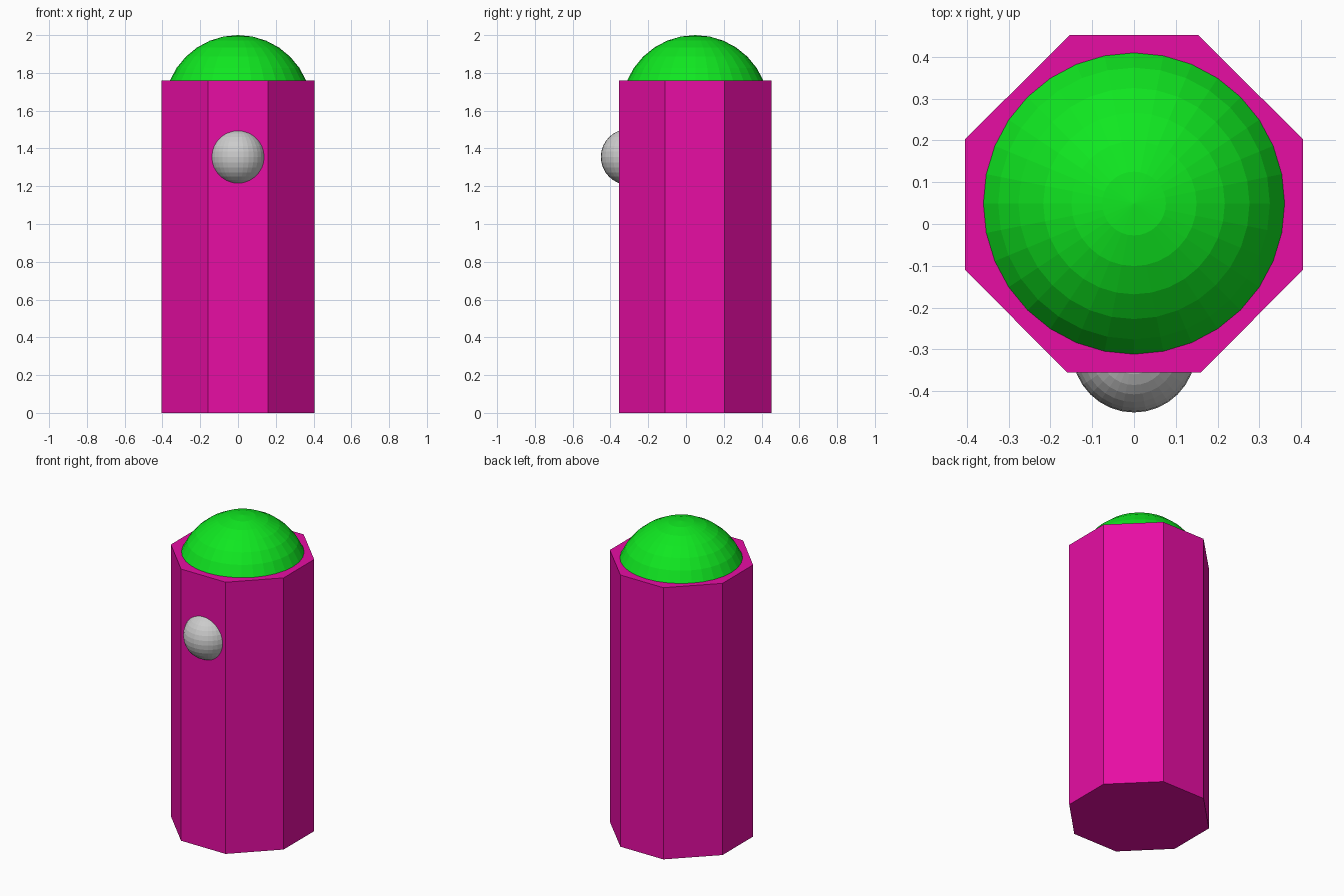
import bpy, bmesh

if "Cube" in bpy.data.objects:
    bpy.data.objects.remove(bpy.data.objects["Cube"])


def material(name, rgb):
    m = bpy.data.materials.new(name)
    m.diffuse_color = (*rgb, 1)
    m.use_nodes = True
    m.node_tree.nodes["Principled BSDF"].inputs["Base Color"].default_value = m.diffuse_color
    return m


def ball(name, radius, location, mat=None):
    bpy.ops.mesh.primitive_uv_sphere_add(segments=32, ring_count=16, radius=radius, location=location)
    ob = bpy.context.object
    ob.name = name
    if mat:
        ob.data.materials.append(mat)
    return ob


magenta = material("magenta", (0.8, 0.004, 0.37))
green = material("green", (0.005, 0.8, 0.015))

# Eight-sided post: right half of the outline, mirrored and extruded upwards
HEIGHT = 1.76
half = [(0.16, -0.355), (0.404, -0.11), (0.404, 0.203), (0.154, 0.452)]
outline = half + [(-x, y) for x, y in reversed(half)]
bm = bmesh.new()
base = bm.faces.new([bm.verts.new((x, y, 0)) for x, y in outline])
top = bmesh.ops.extrude_face_region(bm, geom=[base], use_keep_orig=True)
bmesh.ops.translate(bm, vec=(0, 0, HEIGHT),
                    verts=[g for g in top["geom"] if isinstance(g, bmesh.types.BMVert)])
bmesh.ops.recalc_face_normals(bm, faces=bm.faces)
mesh = bpy.data.meshes.new("post")
bm.to_mesh(mesh)
bm.free()
mesh.materials.append(magenta)
post = bpy.data.objects.new("post", mesh)
bpy.context.collection.objects.link(post)

# Domed cap and front knob, both partly sunk into the post
ball("dome_cap", 0.391, (0, 0.049, 1.609), green)
ball("front_knob", 0.148, (0, -0.303, 1.355))
